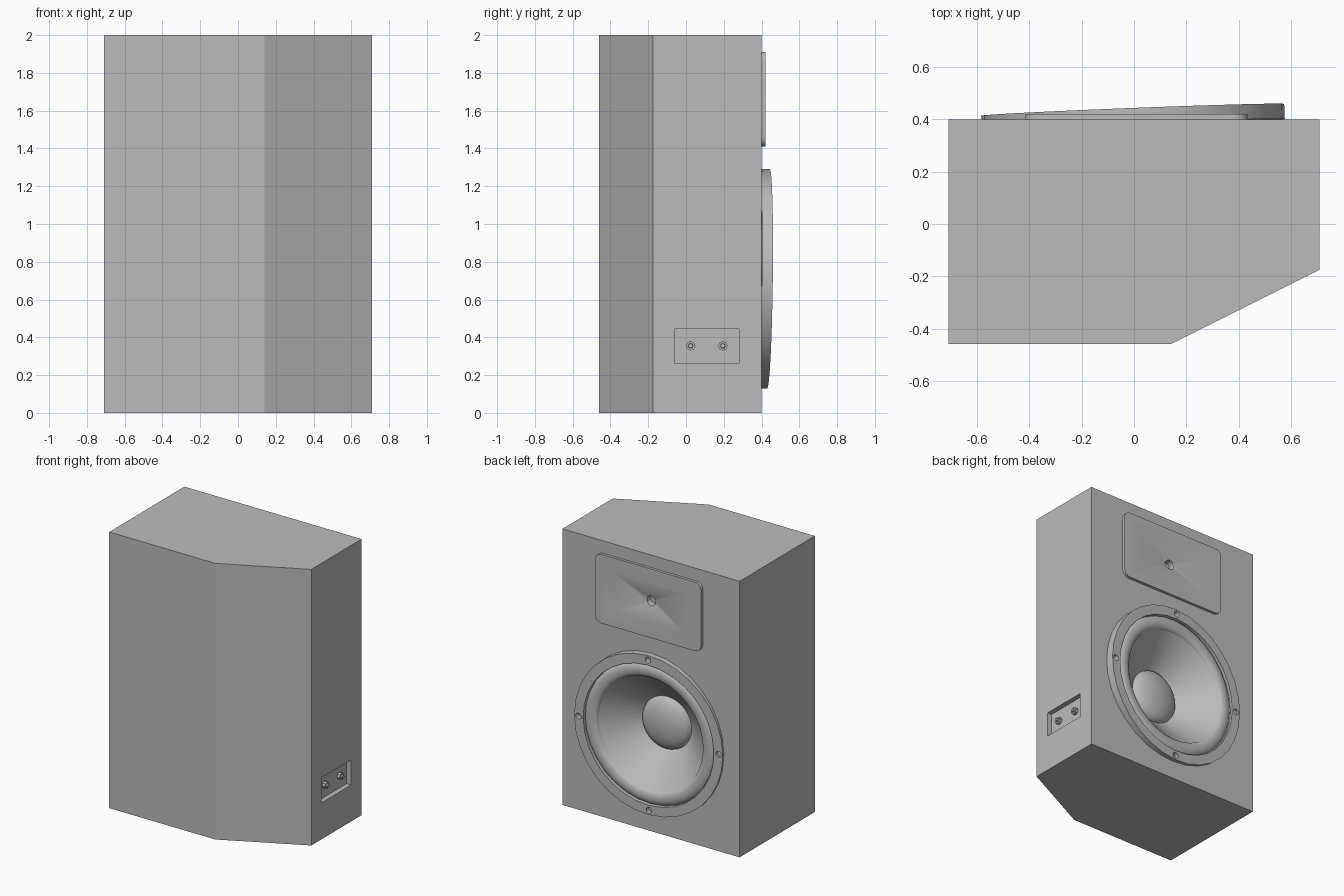
import bpy, bmesh, math
from mathutils import Matrix, Vector

old = bpy.data.objects.get("Cube")
if old:
    bpy.data.objects.remove(old, do_unlink=True)

GREY = (0.5, 0.5, 0.5, 1)
grey = bpy.data.materials.new("plain_grey")
grey.use_nodes = True
grey.diffuse_color = GREY
grey.node_tree.nodes["Principled BSDF"].inputs["Base Color"].default_value = GREY


def add(name, bm, matrix=Matrix()):
    bmesh.ops.recalc_face_normals(bm, faces=bm.faces)
    mesh = bpy.data.meshes.new(name)
    bm.transform(matrix)
    bm.to_mesh(mesh)
    bm.free()
    mesh.materials.append(grey)
    obj = bpy.data.objects.new(name, mesh)
    bpy.context.collection.objects.link(obj)
    return obj


def prism(name, points, depth, matrix=Matrix()):
    """Extrude a flat outline along local z."""
    bm = bmesh.new()
    face = bm.faces.new([bm.verts.new((x, y, 0)) for x, y in points])
    top = bmesh.ops.extrude_face_region(bm, geom=[face])["geom"]
    verts = [v for v in top if isinstance(v, bmesh.types.BMVert)]
    bmesh.ops.translate(bm, verts=verts, vec=(0, 0, depth))
    return add(name, bm, matrix)


def box(name, size, centre):
    bm = bmesh.new()
    bmesh.ops.create_cube(bm, size=1)
    return add(name, bm, Matrix.Translation(centre) @ Matrix.Diagonal((*size, 1)))


def cone(name, r1, r2, depth, segments, matrix):
    bm = bmesh.new()
    bmesh.ops.create_cone(bm, cap_ends=True, segments=segments,
                          radius1=r1, radius2=r2, depth=depth)
    return add(name, bm, matrix)


def lathe(name, profile, matrix, closed=False, segments=32):
    """Revolve (radius, height) points about local z."""
    bm = bmesh.new()
    verts = [bm.verts.new((r, 0, h)) for r, h in profile]
    edges = [bm.edges.new(pair) for pair in zip(verts, verts[1:])]
    if closed:
        edges.append(bm.edges.new((verts[-1], verts[0])))
    bmesh.ops.spin(bm, geom=verts + edges, cent=(0, 0, 0), axis=(0, 0, 1),
                   angle=math.tau, steps=segments)
    bmesh.ops.remove_doubles(bm, verts=bm.verts, dist=1e-4)
    obj = add(name, bm, matrix)
    if not closed and sum(p.normal.y for p in obj.data.polygons) < 0:
        obj.data.flip_normals()
    return obj


def cut(obj, cutters):
    for cutter in cutters:
        mod = obj.modifiers.new("cut", "BOOLEAN")
        mod.operation, mod.solver, mod.object = "DIFFERENCE", "EXACT", cutter
    graph = bpy.context.evaluated_depsgraph_get()
    mesh = bpy.data.meshes.new_from_object(obj.evaluated_get(graph))
    obj.modifiers.clear()
    obj.data = mesh
    for cutter in cutters:
        bpy.data.objects.remove(cutter, do_unlink=True)


def smooth(*objects):
    bpy.ops.object.select_all(action="DESELECT")
    for obj in objects:
        obj.select_set(True)
    bpy.context.view_layer.objects.active = objects[0]
    bpy.ops.object.shade_smooth_by_angle(angle=math.radians(35))


def facing(normal, centre):
    """Local z along the normal, local y kept upright."""
    turn = Vector(normal).to_track_quat("Z", "Y").to_matrix().to_4x4()
    return Matrix.Translation(centre) @ turn


# Cabinet with one angled corner
outline = [(-.71, -.46), (.14, -.46), (.71, -.175), (.71, .4), (-.71, .4)]
cabinet = prism("cabinet", outline, 2)
horn_z = 1.66
cut(cabinet, [
    cone("woofer_hole", .5, .5, .7, 32, facing((0, 1, 0), (0, .4, .71))),
    box("horn_pocket", (.76, .4, .42), (.01, .4, horn_z)),
    box("terminal_pocket", (.07, .34, .18), (.71, .11, .355)),
])

# Woofer, mounted slightly tilted
woofer = facing((-.039, 1, -.012), (-.005, .437, .71))
frame = lathe("woofer_frame", [(.58, -.058), (.58, 0), (.51, 0), (.51, -.058)],
              woofer, closed=True)
cut(frame, [cone("screw_hole", .022, .022, .08, 12,
                 woofer @ Matrix.Rotation(i * math.pi / 2, 4, "Z")
                 @ Matrix.Translation((.547, 0, 0))) for i in range(4)])
roll = [(.46 + .05 * math.cos(a), -.032 + .028 * math.sin(a))
        for a in (math.pi * i / 8 for i in range(9))]
surround = lathe("woofer_surround", roll, woofer)
paper = lathe("woofer_cone", [(.41, -.032), (.19, -.23)], woofer)
dome = [(.19 * math.cos(a), -.23 + .07 * math.sin(a))
        for a in (math.pi / 2 * i / 6 for i in range(7))]
cap = lathe("dust_cap", dome, woofer)

# Horn plate with rounded corners and a shallow flare
corners = []
for i, (sx, sy) in enumerate([(1, 1), (-1, 1), (-1, -1), (1, -1)]):
    for k in range(5):
        a = math.pi / 2 * (i + k / 4)
        corners.append((sx * .375 + .05 * math.cos(a), sy * .2 + .05 * math.sin(a)))
horn_at = facing((0, 1, 0), (.01, .42, horn_z))
horn = prism("horn_plate", corners, -.12, horn_at)
flare = (horn_at @ Matrix.Translation((0, 0, -.02)) @ Matrix.Diagonal((.6, .3, 1, 1))
         @ Matrix.Rotation(math.pi / 4, 4, "Z"))
half = math.sqrt(.5)
cut(horn, [
    cone("horn_flare", .02, half, .042, 4, flare),
    cone("horn_throat", .036, .036, .16, 12, horn_at),
])

# Terminal posts in the side recess
posts = []
for side, y in (("back", .025), ("front", .195)):
    at = facing((1, 0, 0), (.685, y, .355))
    posts.append(cone(side + "_terminal_post", .025, .025, .022, 8, at))
    posts.append(cone(side + "_terminal_tip", .015, .012, .022, 8,
                      at @ Matrix.Translation((0, 0, .013))))

smooth(frame, surround, paper, cap, horn, *posts)
